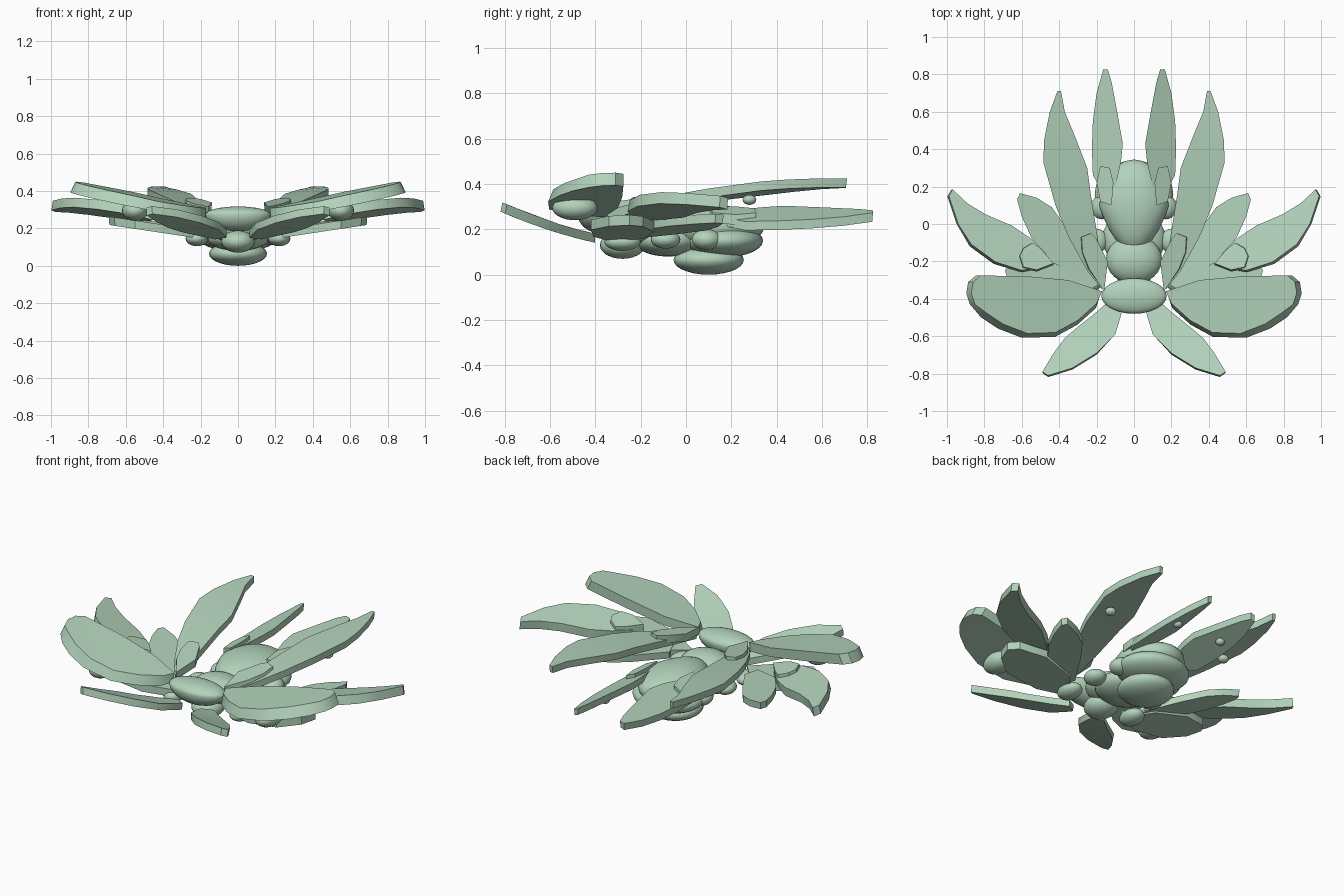
import bpy, bmesh, math

if "Cube" in bpy.data.objects:
    bpy.data.objects.remove(bpy.data.objects["Cube"])

green = bpy.data.materials.new("sage green")
green.diffuse_color = (0.45, 0.65, 0.50, 1)
green.use_nodes = True
green.node_tree.nodes["Principled BSDF"].inputs["Base Color"].default_value = green.diffuse_color


def finish(name, bm):
    bmesh.ops.recalc_face_normals(bm, faces=bm.faces)
    me = bpy.data.meshes.new(name)
    bm.to_mesh(me)
    bm.free()
    me.materials.append(green)
    ob = bpy.data.objects.new(name, me)
    bpy.context.collection.objects.link(ob)
    bpy.context.view_layer.objects.active = ob
    ob.select_set(True)
    bpy.ops.object.shade_smooth_by_angle(angle=math.radians(35))
    ob.select_set(False)


def leaf(name, pts, height, thick=0.045, lean=(0, 0)):
    """Thick plate following an outline; the top face is pulled back by lean."""
    for side, s in (("right", 1), ("left", -1)):
        bm = bmesh.new()
        cx = sum(p[0] for p in pts) / len(pts)
        cy = sum(p[1] for p in pts) / len(pts)
        top, low = [], []
        for x, y in pts:
            # only the outer part of the rim leans, so the root stays put
            kx = lean[0] if x > cx else 0
            ky = lean[1] if y < cy else 0
            top.append(bm.verts.new((s * (x - kx), y + ky, height(x, y))))
            u, v = cx + (x - cx) * 0.99, cy + (y - cy) * 0.99
            low.append(bm.verts.new((s * u, v, height(u, v) - thick)))
        n = len(pts)
        caps = [bm.faces.new(top), bm.faces.new(low[::-1])]
        for i in range(n):
            j = (i + 1) % n
            bm.faces.new((top[i], low[i], low[j], top[j]))
        bmesh.ops.triangulate(bm, faces=caps)
        finish(f"{name}_{side}", bm)


def blob(name, c, r, taper=0.0, mirror=False, low=None):
    """Ellipsoid; taper narrows the front half, low sets the depth of the lower half."""
    for s in ((1, -1) if mirror else (1,)):
        bm = bmesh.new()
        bmesh.ops.create_uvsphere(bm, u_segments=24, v_segments=14, radius=1)
        for v in bm.verts:
            x, y, z = v.co
            rz = low if low and z < 0 else r[2]
            v.co = (s * (c[0] + x * r[0] * (1 + taper * min(y, 0))), c[1] + y * r[1], c[2] + z * rz)
        finish(name + ("" if not mirror else "_right" if s > 0 else "_left"), bm)


# Large side leaves
leaf("broad_side_leaf", [(.17, -.36), (.35, -.30), (.6, -.28), (.85, -.275), (.89, -.31), (.90, -.37),
     (.88, -.43), (.82, -.50), (.73, -.56), (.6, -.61), (.42, -.605), (.3, -.54), (.2, -.45)],
     lambda x, y: .31 + .19 * (x - .17) + .06 * (y + .36), .055, (.03, .025))
# Front leaves
leaf("front_leaf", [(.06, -.44), (.07, -.49), (.1, -.59), (.2, -.7), (.33, -.78), (.46, -.82), (.49, -.80),
     (.43, -.7), (.37, -.62), (.3, -.55), (.2, -.47), (.12, -.40)],
     lambda x, y: .19 - .24 * (y + .44) + .26 * (y + .44) ** 2, .04, (0, .01))
# Outer curled leaves and the pads at their roots
leaf("outer_leaf", [(.98, .185), (1.0, .15), (.95, 0), (.88, -.12), (.75, -.215), (.6, -.26), (.45, -.23),
     (.47, -.17), (.55, -.09), (.65, -.01), (.8, .05), (.9, .11)],
     lambda x, y: .26 + .2 * (x - .45) - .15 * y, .05, (.01, .012))
leaf("outer_pad", [(.43, -.22), (.5, -.13), (.54, -.10), (.60, -.13), (.62, -.18), (.60, -.24), (.52, -.255)],
     lambda x, y: .285 + .15 * (x - .45) - .15 * y, .05, (.01, .01))
# Lower leaves
leaf("lower_side_leaf", [(.18, -.32), (.35, -.41), (.55, -.42), (.66, -.34), (.69, -.25), (.65, -.19),
     (.5, -.14), (.3, -.18)], lambda x, y: .19 + .15 * (x - .2), .045)
leaf("lower_back_leaf", [(.61, .165), (.625, .13), (.6, .04), (.55, -.07), (.45, -.2), (.28, -.28), (.25, -.2),
     (.36, -.02), (.44, .09), (.52, .14)], lambda x, y: .21 + .18 * (x - .3), .04)
# Tall back leaves
leaf("tall_leaf", [(.39, .71), (.41, .71), (.45, .6), (.48, .45), (.485, .33), (.42, .1), (.35, -.07),
     (.25, -.25), (.17, -.35), (.19, -.1), (.23, .15), (.25, .3), (.32, .48), (.37, .6)],
     lambda x, y: .36 + .14 * y - .08 * y * y + .10 * (x - .35), .04)
leaf("inner_pad", [(.16, -.36), (.14, -.2), (.2, -.08), (.24, -.05), (.29, -.07), (.285, -.15), (.25, -.24)],
     lambda x, y: .315 + .15 * (y + .36), .045, (.01, 0))
leaf("rear_leaf", [(.14, .825), (.165, .825), (.2, .7), (.22, .55), (.225, .4), (.22, .26), (.16, .16), (.10, .2),
     (.07, .33), (.06, .43), (.09, .6), (.12, .76)],
     lambda x, y: .255 - .4 * (x - .15) + .03 * y, .04)
leaf("rear_pad", [(.12, .1), (.11, .22), (.13, .3), (.18, .31), (.2, .22), (.18, .12)],
     lambda x, y: .285 - .4 * (x - .15), .045)

# Centre: heart, collar, front lip and base bulbs
blob("heart", (0, .095, .21), (.185, .25, .10), .35)
blob("collar", (0, -.19, .20), (.15, .13, .08))
blob("front_lip", (0, -.385, .275), (.175, .095, .042), low=.09)
blob("base_bulb", (0, .10, .065), (.155, .155, .065))
blob("rear_bulb", (0, .16, .15), (.21, .18, .075))
blob("middle_bulb", (0, -.08, .15), (.17, .15, .07))
blob("front_bulb", (0, -.28, .13), (.09, .10, .06))

# Small bulbs below the leaves
blob("side_bulb", (.22, -.28, .145), (.06, .08, .04), 0, True)
blob("flank_bulb", (.20, -.09, .155), (.06, .065, .04), 0, True)
blob("hind_bulb", (.17, .09, .155), (.06, .065, .045), 0, True)
blob("leaf_bulb", (.55, -.49, .295), (.07, .10, .055), 0, True)
blob("tall_leaf_bead", (.40, .28, .33), (.03, .03, .022), 0, True)
blob("rear_leaf_bead", (.15, .55, .225), (.025, .025, .02), 0, True)
